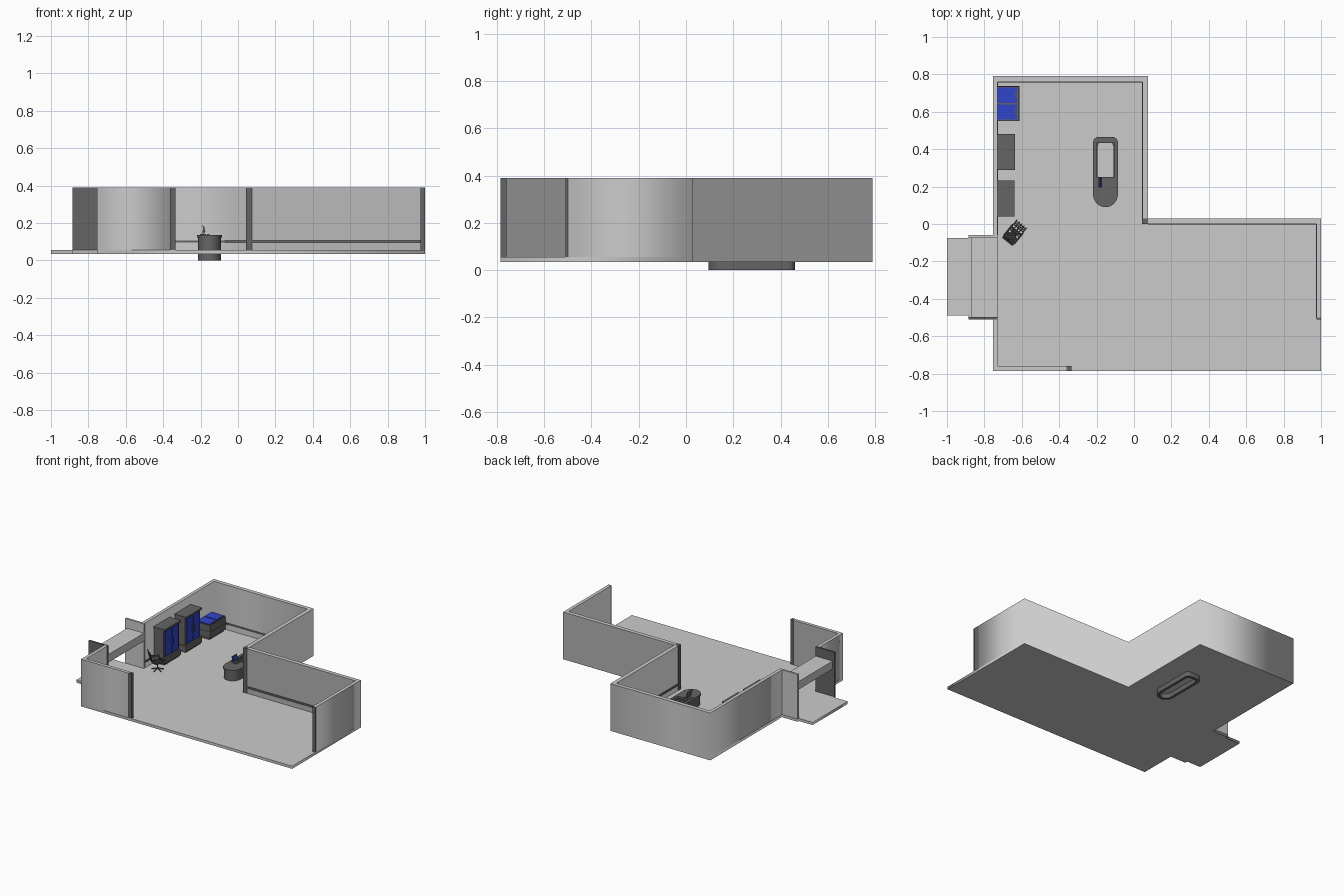
import bpy
from math import sin, cos, pi, radians
from mathutils import Matrix, Vector

if "Cube" in bpy.data.objects:
    bpy.data.objects.remove(bpy.data.objects["Cube"])


def material(name, color):
    m = bpy.data.materials.new(name)
    m.diffuse_color = color
    m.use_nodes = True
    m.node_tree.nodes["Principled BSDF"].inputs["Base Color"].default_value = m.diffuse_color
    return m


DARK = material("dark_grey", (0.13, 0.13, 0.13, 1))
BLUE = material("blue", (0.03, 0.06, 0.6, 1))


def box(name, x0, x1, y0, y1, z0, z1, mat=None):
    bpy.ops.mesh.primitive_cube_add(size=1)
    ob = bpy.context.object
    ob.name = name
    ob.data.transform(Matrix.Diagonal((x1 - x0, y1 - y0, z1 - z0, 1)))
    ob.location = ((x0 + x1) / 2, (y0 + y1) / 2, (z0 + z1) / 2)
    if mat:
        ob.data.materials.append(mat)
    return ob


def finish(name, curve, mat):
    ob = bpy.data.objects.new(name, curve)
    bpy.context.collection.objects.link(ob)
    if mat:
        curve.materials.append(mat)
    bpy.ops.object.select_all(action='DESELECT')
    ob.select_set(True)
    bpy.context.view_layer.objects.active = ob
    bpy.ops.object.convert(target='MESH')
    return bpy.context.object


def add_spline(curve, pts, closed):
    s = curve.splines.new('POLY')
    s.points.add(len(pts) - 1)
    for p, co in zip(s.points, pts):
        p.co = (*co, 1)
    s.use_cyclic_u = closed


def plate(name, loops, z0, z1, mat=None):
    """Extruded outline; extra loops become holes."""
    c = bpy.data.curves.new(name, 'CURVE')
    c.dimensions = '2D'
    c.fill_mode = 'BOTH'
    c.extrude = (z1 - z0) / 2
    for loop in loops:
        add_spline(c, [(x, y, 0) for x, y in loop], True)
    ob = finish(name, c, mat)
    ob.location.z = (z0 + z1) / 2
    return ob


def rods(name, paths, r, mat=None):
    c = bpy.data.curves.new(name, 'CURVE')
    c.dimensions = '3D'
    c.bevel_depth = r
    c.bevel_resolution = 1
    c.use_fill_caps = True
    for p in paths:
        add_spline(c, p, False)
    return finish(name, c, mat)


F, T = 0.055, 0.39   # floor level, wall top

# Floor with entrance step
plate("floor", [[(-.755, -.785), (1, -.785), (1, .03), (.075, .03), (.075, .79), (-.755, .79),
                 (-.755, -.06), (-.885, -.06), (-.885, -.075), (-1, -.075), (-1, -.49),
                 (-.885, -.49), (-.885, -.51), (-.755, -.51)]], .035, F)

# Walls
plate("main_walls", [[(-.755, -.06), (-.755, .79), (.075, .79), (.075, .03), (1, .03), (1, -.5),
                      (.975, -.5), (.975, 0), (.045, 0), (.045, .76), (-.73, .76), (-.73, -.06)]], F, T)
plate("front_corner_wall", [[(-.755, -.785), (-.36, -.785), (-.36, -.76), (-.73, -.76),
                             (-.73, -.51), (-.755, -.51)]], F, T)

# Dark end posts
box("front_post", -.36, -.335, -.785, -.76, F, T, DARK)
box("inner_post", .044, .075, -.001, .029, F, T + .0005, DARK)
box("right_post", .975, 1, -.51, -.5, F, T, DARK)

# Entrance porch
box("porch_wall_front", -.885, -.73, -.51, -.497, F, T, DARK)
box("porch_wall_back", -.885, -.73, -.075, -.06, F, T)
box("porch_canopy", -.87, -.73, -.497, -.075, .26, .32)

# Wall rails
R0, R1, d = .095, .108, .003
box("rail_back", -.73, .045, .76 - d, .76, R0, R1, DARK)
box("rail_left", -.73, -.73 + d, -.06, .76, R0, R1, DARK)
box("rail_inner", .045 - d, .045, 0, .76, R0, R1, DARK)
box("rail_wing", .075, .975, -d, 0, R0, R1, DARK)
box("rail_right", .975 - d, .975, -.5, 0, R0, R1, DARK)


# Tall cabinets with blue double doors
def cabinet(name, x1, y0, y1):
    x0, ym = -.733, (y0 + y1) / 2
    box(name + "_plinth", x0, x1 - .008, y0 + .006, y1 - .006, F, .068, DARK)
    box(name + "_drawer", x0, x1, y0, y1, .068, .105, DARK)
    box(name + "_body", x0, x1 - .012, y0 + .006, y1 - .006, .105, .312, DARK)
    box(name + "_top", x0, x1, y0, y1, .312, .325, DARK)
    for tag, a, b in (("left", y0 + .02, ym - .004), ("right", ym + .004, y1 - .02)):
        box(f"{name}_door_{tag}", x1 - .012, x1 - .006, a, b, .115, .303, BLUE)
    for s in (-1, 1):
        y = ym + s * .012
        box(name + "_handle", x1 - .006, x1 - .001, y - .002, y + .002, .18, .23, DARK)


cabinet("near_cabinet", -.638, .04, .232)
cabinet("far_cabinet", -.635, .29, .482)

# Low chest with two blue lids
box("chest_plinth", -.733, -.63, .56, .728, F, .07, DARK)
box("chest_body", -.733, -.618, .552, .736, .07, .165, DARK)
box("chest_band", -.733, -.613, .55, .738, .11, .118, DARK)
for i, y in enumerate((.558, .648)):
    lid = box(f"chest_lid_{i}", -.733, -.625, y, y + .082, .163, .172, BLUE)
    box(f"chest_lid_handle_{i}", -.634, -.628, y + .025, y + .057, .172, .176, DARK)


# Reception desk: hollow rounded body and a top with an open well
def desk_outline(i):
    x0, x1, yb, r = -.219 + i, -.086 - i, .466 - i, .03
    cx, hw = (x0 + x1) / 2, (x1 - x0) / 2
    pts = [(cx - hw * cos(a), .16 - (.07 - i) * sin(a)) for a in [pi * k / 16 for k in range(17)]]
    for c, start in ((x1 - r, 0), (x0 + r, pi / 2)):
        pts += [(c + r * cos(start + pi / 8 * k), yb - r + r * sin(start + pi / 8 * k)) for k in range(5)]
    return pts


well = [(-.2, .25), (-.105, .25), (-.105, .432), (-.2, .432)]
plate("desk_body", [desk_outline(.005), desk_outline(.024)], 0, .123, DARK)
plate("desk_top", [desk_outline(0), well], .123, .137, DARK)

# Computer on the desk
box("keyboard", -.166, -.152, .197, .247, .137, .141, DARK)
box("monitor_foot", -.203, -.17, .205, .24, .137, .141, DARK)
rods("monitor_stem", [[(-.187, .222, .139), (-.187, .222, .16)]], .003, DARK)
for nm, x0, x1, m, g in (("monitor", -.186, -.18, .0, DARK), ("screen", -.180, -.178, .004, BLUE)):
    s = box(nm, x0, x1, .194 + m, .25 - m, .148 + m, .187 - m, g)
    s.rotation_euler.y = radians(-12)

# Lounge chair on a star base
turn = Matrix.Translation((-.637, -.045, F)) @ Matrix.Rotation(radians(51), 4, 'Z')


def place(path):
    return [tuple(turn @ Vector(p)) for p in path]


side = [(-.062, .15), (-.05, .10), (-.04, .07), (-.02, .06), (.03, .065), (.06, .055)]
slats, rails = [], []
for (u0, z0), (u1, z1) in zip(side, side[1:]):
    for t in (0, .33, .67):
        u, z = u0 + (u1 - u0) * t, z0 + (z1 - z0) * t
        slats.append(place([(u, -.033, z), (u, 0, z - .004), (u, .033, z)]))
for v in (-.033, -.016, 0, .016, .033):
    dz = -.004 * (1 - abs(v) / .033)
    rails.append(place([(u, v, z + dz) for u, z in side]))
rods("chair_slats", slats, .003, DARK)
rods("chair_rails", rails, .003, DARK)
rods("chair_arms", [place([(-.05, v, .1), (-.02, v, .098), (.02, v, .095), (.025, v, .064)])
                    for v in (-.037, .037)], .003, DARK)
rods("chair_column", [place([(0, 0, .012), (0, 0, .06)])], .005, DARK)
rods("chair_star_base", [place([(0, 0, .016), (.042 * cos(a), .042 * sin(a), .005)])
                         for a in [2 * pi * k / 5 for k in range(5)]], .004, DARK)
